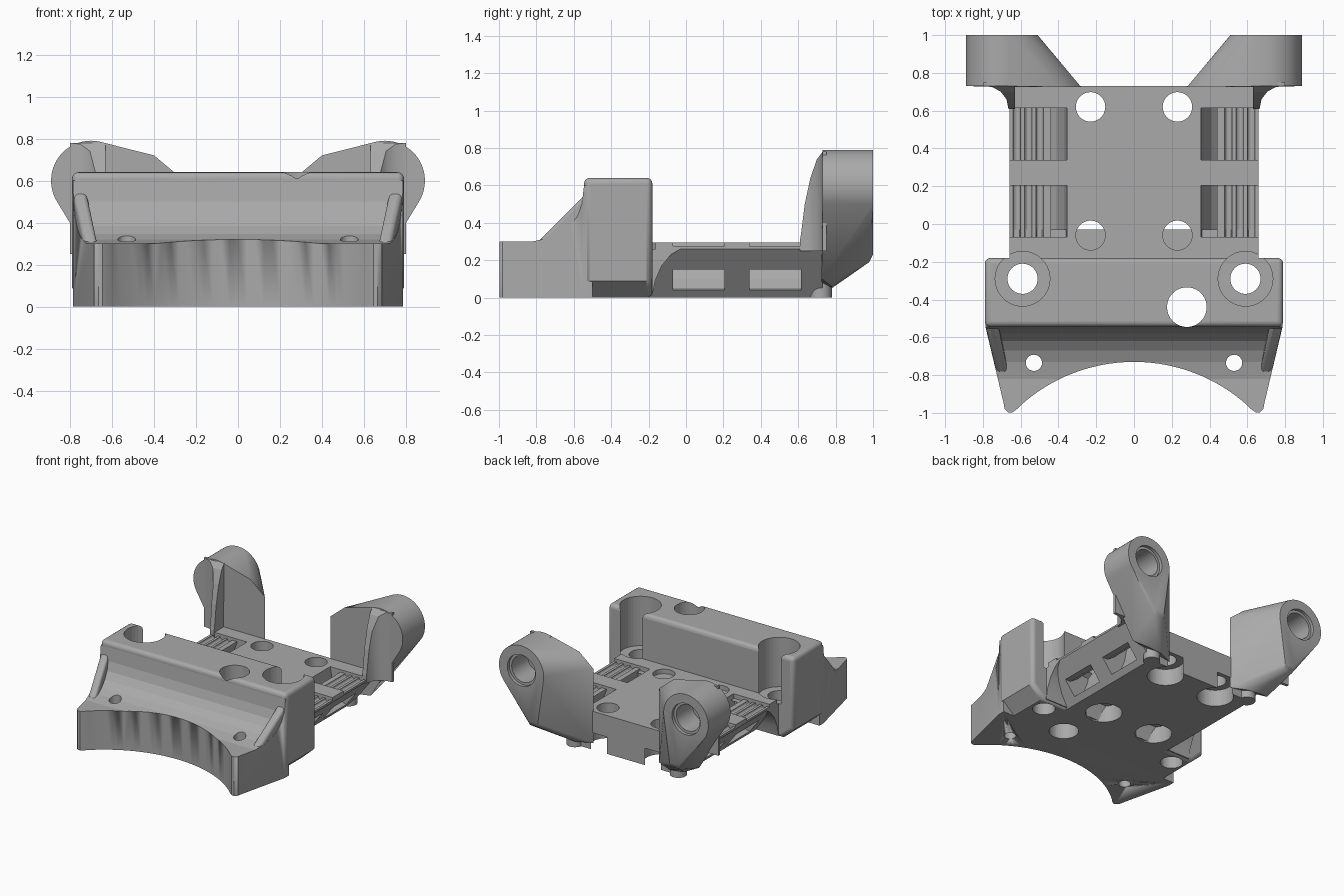
import bpy, bmesh, math
from mathutils import Vector, Matrix

cube = bpy.data.objects.get("Cube")
if cube:
    bpy.data.objects.remove(cube, do_unlink=True)

grey = bpy.data.materials.new("plain grey")
grey.use_nodes = True
grey.diffuse_color = (0.4, 0.4, 0.4, 1)
grey.node_tree.nodes["Principled BSDF"].inputs["Base Color"].default_value = (0.4, 0.4, 0.4, 1)


def finish(name, bm):
    bmesh.ops.recalc_face_normals(bm, faces=bm.faces)
    mesh = bpy.data.meshes.new(name)
    bm.to_mesh(mesh)
    bm.free()
    mesh.materials.append(grey)
    ob = bpy.data.objects.new(name, mesh)
    bpy.context.collection.objects.link(ob)
    return ob


def prism(name, pts, axis, a, b):
    """Extrude a 2D outline along an axis from a to b."""
    def place(u, v, w):
        return {"x": (w, u, v), "y": (u, w, v), "z": (u, v, w)}[axis]
    bm = bmesh.new()
    lo = [bm.verts.new(place(u, v, a)) for u, v in pts]
    hi = [bm.verts.new(place(u, v, b)) for u, v in pts]
    bm.faces.new(lo)
    bm.faces.new(hi)
    n = len(pts)
    for i in range(n):
        bm.faces.new((lo[i], lo[(i + 1) % n], hi[(i + 1) % n], hi[i]))
    return finish(name, bm)


def circle(u, v, r, n=40):
    return [(u + r * math.cos(2 * math.pi * i / n), v + r * math.sin(2 * math.pi * i / n))
            for i in range(n)]


def hull(name, pts, radius=0):
    """Convex hull of points, or of balls when a radius is given."""
    bm = bmesh.new()
    for p in pts:
        if radius:
            bmesh.ops.create_uvsphere(bm, u_segments=20, v_segments=12, radius=radius,
                                      matrix=Matrix.Translation(p))
        else:
            bm.verts.new(p)
    if radius:
        bmesh.ops.delete(bm, geom=bm.faces[:], context="FACES_KEEP_BOUNDARY")
    result = bmesh.ops.convex_hull(bm, input=bm.verts[:])
    junk = {g for g in result["geom_interior"] + result["geom_unused"]
            if isinstance(g, bmesh.types.BMVert)}
    bmesh.ops.delete(bm, geom=list(junk), context="VERTS")
    bmesh.ops.dissolve_limit(bm, angle_limit=0.01, verts=bm.verts[:], edges=bm.edges[:])
    return finish(name, bm)


def boolean(ob, tool, op="DIFFERENCE"):
    mod = ob.modifiers.new(tool.name, "BOOLEAN")
    mod.operation = op
    mod.solver = "EXACT"
    mod.object = tool
    tool.hide_render = True
    tool.hide_set(True)
    tool.display_type = "WIRE"


def bevel(ob, width, angle):
    mod = ob.modifiers.new("rounding", "BEVEL")
    mod.width = width
    mod.segments = 4
    mod.limit_method = "ANGLE"
    mod.angle_limit = math.radians(angle)


def flip(pts, s):
    return [(s * p[0], *p[1:]) for p in pts]


parts = []

# Cross block with chamfered lower corners
half = [(0.69, 0), (0.79, 0.09), (0.79, 0.64)]
block = prism("cross_block", half + flip(half[::-1], -1), "y", -0.545, -0.18)
bevel(block, 0.03, 60)

# Front cradle: plan outline cut to the sloped side profile
side = [(0.785, -0.5), (0.785, -0.55), (0.69, -0.95), (0.685, -0.98), (0.665, -0.998), (0.645, -0.998),
        (0.62, -0.98)]
# concave front edge as an arc through the tips and the middle
R = (0.6 ** 2 + 0.23 ** 2) / (2 * 0.23)
end = math.asin(0.6 / R)
arc = [(R * math.sin(end - 2 * end * i / 32), -0.73 - R + R * math.cos(end - 2 * end * i / 32))
       for i in range(33)]
cradle = prism("front_cradle", side + arc + flip(side[::-1], -1), "z", 0, 0.7)
slope = [(-1.1, 0), (-1.1, 0.3), (-0.82, 0.3), (-0.73, 0.32), (-0.67, 0.347), (-0.62, 0.385),
         (-0.58, 0.435), (-0.557, 0.5), (-0.545, 0.6), (-0.4, 0.6), (-0.4, 0)]
boolean(cradle, prism("cradle_slope", slope, "x", -1, 1), "INTERSECT")
parts += [block, cradle]

# Base plate, undercut along both sides
half = [(0.46, 0), (0.66, 0.26), (0.66, 0.295)]
base = prism("base_plate", half + flip(half[::-1], -1), "y", -0.25, 0.73)
flare = prism("base_flare", [(-0.25, 0.01), (-0.18, 0.01), (-0.165, 0.09), (-0.13, 0.17), (-0.08, 0.23),
                             (-0.03, 0.26), (-0.25, 0.26)], "x", -0.66, 0.66)
parts += [base, flare]

# Strap channels with ribbed saddles
chan = [(0.35, 0.32), (0.37, 0.2), (0.41, 0.1), (0.46, 0.05), (0.53, 0.03), (0.75, 0.03), (0.75, 0.15),
        (0.53, 0.15), (0.47, 0.19), (0.44, 0.26), (0.44, 0.32)]
saddle = [(0.43, 0.275), (0.7, 0.275), (0.7, 0.33), (0.43, 0.33)]
for s in (1, -1):
    for y in (-0.07, 0.34):
        boolean(base, prism("strap_channel_cutter", flip(chan, s), "y", y, y + 0.275))
        boolean(base, prism("saddle_cutter", flip(saddle, s), "y", y, y + 0.275))
        for x in (0.5, 0.56, 0.62):
            boolean(base, prism("groove_cutter", circle(s * x, 0.275, 0.02, 16), "y", y, y + 0.275))

# Fastener holes with counterbores below
for x in (-0.23, 0.23):
    for y in (-0.06, 0.62):
        boolean(base, prism("plate_hole_cutter", circle(x, y, 0.078), "z", -0.1, 0.5))
        boolean(base, prism("counterbore_cutter", circle(x, y, 0.13), "z", -0.1, 0.13))

for s in (1, -1):
    tag = "left" if s > 0 else "right"

    # Post sockets
    socket = prism("socket_cutter", circle(s * 0.59, -0.29, 0.145), "z", 0.26, 0.9)
    bore = prism("socket_bore_cutter", circle(s * 0.59, -0.29, 0.08), "z", -0.1, 0.5)
    for ob in (block, base, flare):
        boolean(ob, socket)
        boolean(ob, bore)

    # Diagonal strut beside the cradle
    strut = hull(tag + "_strut", flip([(0.785, -0.54, 0.55), (0.72, -0.54, 0.55), (0.785, -0.54, 0.2),
                                       (0.70, -0.54, 0.2), (0.725, -0.8, 0.29), (0.665, -0.8, 0.29),
                                       (0.725, -0.8, 0.2), (0.665, -0.8, 0.2)], s))
    bevel(strut, 0.02, 30)
    parts.append(strut)

    # Slanted tie slot and small tie hole
    slot = hull("tie_slot_cutter", flip([(0.56, -0.72, 0.36), (0.62, -0.59, 0.5), (0.84, -0.62, 0.26),
                                         (0.84, -0.51, 0.39)], s), 0.045)
    for ob in (cradle, strut, block):
        boolean(ob, slot)
    boolean(cradle, prism("tie_hole_cutter", circle(s * 0.53, -0.735, 0.043, 24), "z", -0.1, 0.6))

    # Rear arm ending in a round lug
    rim = circle(s * 0.7, 0.6, 0.19, 56)
    pts = [(u, y, v) for u, v in rim for y in (0.73, 1.0)]
    pts += flip([(0.28, 0.725, 0.62), (0.4, 0.725, 0.72), (0.28, 0.725, 0.05), (0.62, 0.725, 0.1),
                 (0.4, 0.78, 0.05), (0.52, 0.78, 0.06), (0.56, 0.98, 0.19), (0.64, 0.98, 0.19),
                 (0.56, 1.0, 0.23), (0.64, 1.0, 0.23)], s)
    arm = hull(tag + "_rear_arm", pts)
    boolean(arm, prism("lug_bore_cutter", circle(s * 0.7, 0.6, 0.1), "y", 0.78, 1.1))
    boolean(arm, prism("lug_recess_cutter", circle(s * 0.7, 0.6, 0.12), "y", 0.975, 1.1))
    parts.append(arm)

    # Curved gusset in front of the arm
    plan = [(0.63, 0.75), (0.63, 0.61), (0.665, 0.61), (0.675, 0.66), (0.705, 0.7), (0.75, 0.725),
            (0.8, 0.73), (0.8, 0.75)]
    gusset = prism(tag + "_gusset", flip(plan, s), "z", 0.2, 0.9)
    boolean(gusset, prism("gusset_profile", [(0.6, 0.25), (0.615, 0.34), (0.635, 0.5), (0.665, 0.64),
                                             (0.7, 0.74), (0.73, 0.78), (0.8, 0.78), (0.8, 0.25)],
                          "x", -1, 1), "INTERSECT")
    parts.append(gusset)

    # Small foot under the arm
    parts.append(prism(tag + "_foot", circle(s * 0.44, 0.72, 0.06, 24), "z", 0, 0.12))

# Vertical through hole beside the block centre
through = prism("through_hole_cutter", circle(0.28, -0.44, 0.105), "z", -0.1, 0.9)
boolean(block, through)
boolean(cradle, through)

bevel(cradle, 0.012, 55)

# Smooth shading with sharp edges kept
bpy.ops.object.select_all(action="DESELECT")
for ob in parts:
    ob.select_set(True)
bpy.context.view_layer.objects.active = block
bpy.ops.object.shade_smooth_by_angle(angle=math.radians(30))
